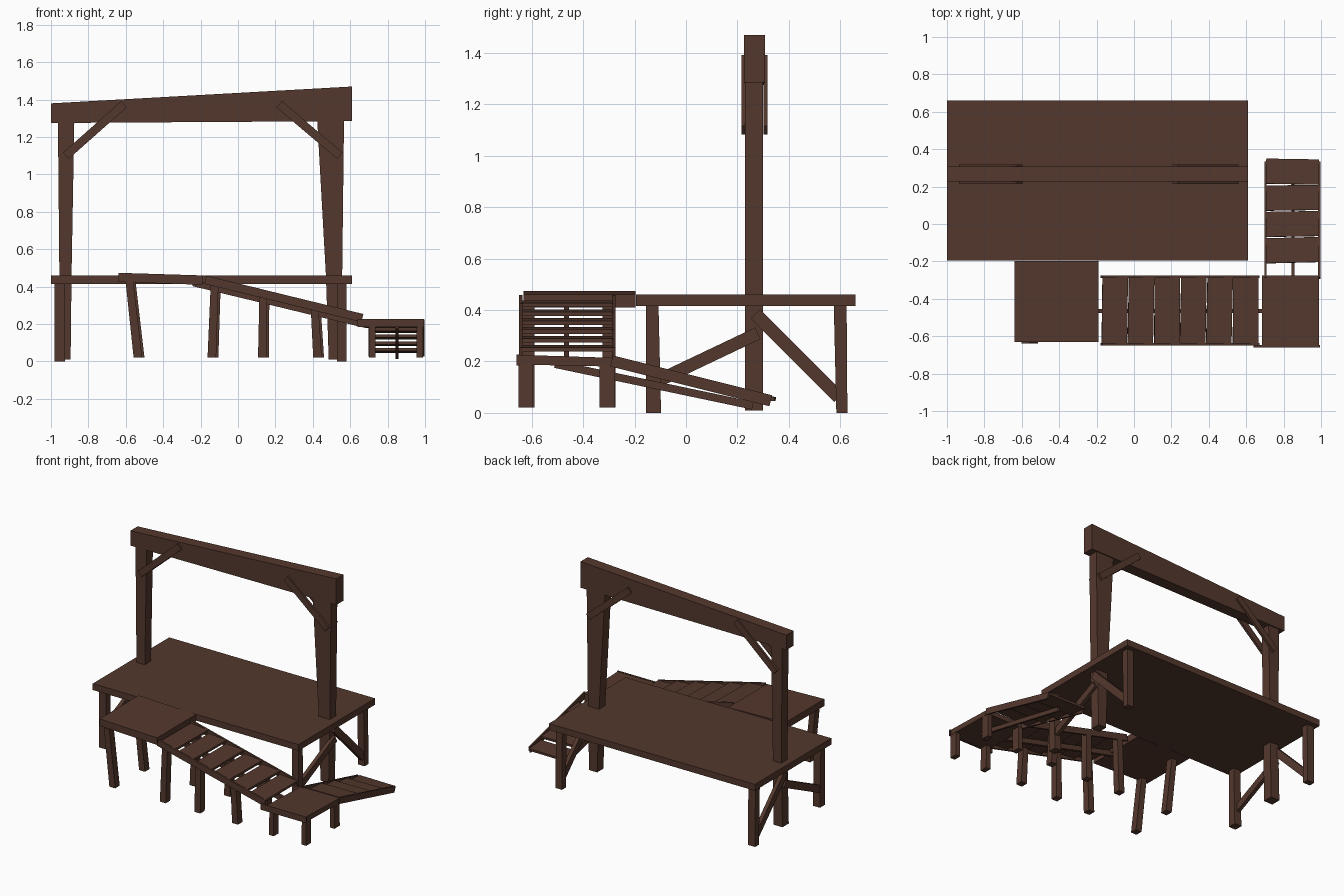
import bpy, bmesh, math, random
from mathutils import Vector

if "Cube" in bpy.data.objects:
    bpy.data.objects.remove(bpy.data.objects["Cube"])

random.seed(4)
wood = bpy.data.materials.new("dark_wood")
wood.diffuse_color = (0.088, 0.039, 0.026, 1)
wood.use_nodes = True
wood.node_tree.nodes["Principled BSDF"].inputs["Base Color"].default_value = wood.diffuse_color


def prism(name, pts, axis, lo, hi, yaw=0.0):
    """Extrude a profile: axis 'y' takes (x, z) points, axis 'x' takes (y, z) points."""
    bm = bmesh.new()
    place = (lambda p, t: (p[0], t, p[1])) if axis == 'y' else (lambda p, t: (t, p[0], p[1]))
    a = [bm.verts.new(place(p, lo)) for p in pts]
    b = [bm.verts.new(place(p, hi)) for p in pts]
    n = len(pts)
    bm.faces.new(a)
    bm.faces.new(b[::-1])
    for i in range(n):
        bm.faces.new((a[i], b[i], b[(i + 1) % n], a[(i + 1) % n]))
    bmesh.ops.recalc_face_normals(bm, faces=bm.faces)
    centre = sum((v.co for v in bm.verts), Vector()) / len(bm.verts)
    for v in bm.verts:
        v.co -= centre
    me = bpy.data.meshes.new(name)
    bm.to_mesh(me)
    bm.free()
    me.materials.append(wood)
    ob = bpy.data.objects.new(name, me)
    ob.location = centre
    ob.rotation_euler.z = yaw
    bpy.context.collection.objects.link(ob)
    return ob


def box(name, x0, x1, y0, y1, z0, z1):
    return prism(name, [(x0, z0), (x1, z0), (x1, z1), (x0, z1)], 'y', y0, y1)


def strut(name, p, q, width, axis, lo, hi):
    """Straight board of constant width between two profile points."""
    p, q = Vector(p), Vector(q)
    d = (q - p).normalized() * width / 2
    s = Vector((-d.y, d.x))
    return prism(name, [p - s, q - s, q + s, p + s], axis, lo, hi)


def leg(name, top_x, top_z, bot_x, bot_z, y, w=0.046, d=0.05):
    h = w / 2
    return prism(name, [(bot_x - h, bot_z), (bot_x + h, bot_z), (top_x + h * .9, top_z),
                        (top_x - h * .9, top_z)], 'y', y - d / 2, y + d / 2)


# Main platform
box("platform", -1.0, 0.61, -0.195, 0.66, 0.415, 0.46)

# Tall posts and sloped crossbeam
prism("left_post", [(-0.965, 0.01), (-0.895, 0.01), (-0.89, 0.46), (-0.875, 1.3),
                    (-0.963, 1.3), (-0.955, 0.46)], 'y', 0.23, 0.30)
prism("right_post", [(0.485, 0.01), (0.548, 0.01), (0.557, 0.46), (0.567, 1.3),
                     (0.423, 1.3), (0.47, 0.46)], 'y', 0.23, 0.30)
prism("crossbeam", [(-1, 1.275), (0.61, 1.285), (0.61, 1.47), (-1, 1.38)], 'y', 0.226, 0.307)

# Corner braces on both faces of the crossbeam
for y0, y1, face in ((0.215, 0.232, "front"), (0.301, 0.318, "back")):
    strut(face + "_left_brace", (-0.92, 1.10), (-0.61, 1.375), 0.045, 'y', y0, y1)
    strut(face + "_right_brace", (0.545, 1.10), (0.22, 1.375), 0.045, 'y', y0, y1)

# Platform legs with diagonal side braces
for side, x0, x1, b0, b1 in (("left", -0.98, -0.925, -0.972, -0.945),
                             ("right", 0.53, 0.58, 0.545, 0.572)):
    prism(side + "_front_leg", [(-0.155, 0), (-0.097, 0), (-0.107, 0.42), (-0.155, 0.42)],
          'x', x0, x1)
    prism(side + "_back_leg", [(0.585, 0), (0.628, 0), (0.625, 0.42), (0.575, 0.42)],
          'x', x0, x1)
    strut(side + "_back_diagonal", (0.27, 0.385), (0.595, 0.06), 0.05, 'x', b0, b1)
    strut(side + "_front_diagonal", (0.28, 0.31), (-0.13, 0.115), 0.05, 'x', b0, b1)

# Upper landing
prism("upper_landing", [(-0.64, 0.425), (-0.19, 0.41), (-0.19, 0.46), (-0.64, 0.474)],
      'y', -0.632, -0.197)

# Long ramp: side and middle stringers
for name, y0, y1 in (("front", -0.65, -0.637), ("back", -0.288, -0.275)):
    strut("ramp_stringer_" + name, (-0.175, 0.437), (0.665, 0.232), 0.045, 'y', y0, y1)
strut("ramp_stringer_middle", (-0.24, 0.42), (0.69, 0.195), 0.035, 'y', -0.475, -0.455)

# Long ramp treads, nearly level and slightly askew
for i in range(6):
    x = -0.103 + i * 0.14
    z = 0.462 - 0.248 * (x + 0.18) - 0.018
    strut(f"ramp_tread_{i + 1}", (x - 0.068, z + 0.005), (x + 0.068, z - 0.005), 0.016,
          'y', -0.643, -0.281).rotation_euler.z = random.uniform(-0.025, 0.025)

# Crooked legs under the upper landing and long ramp
for i, (tx, tz, bx) in enumerate(((-0.58, 0.425, -0.535), (-0.125, 0.415, -0.14),
                                  (0.135, 0.35, 0.13), (0.41, 0.28, 0.425))):
    leg(f"ramp_front_leg_{i + 1}", tx, tz, bx, 0.02, -0.615)
    leg(f"ramp_back_leg_{i + 1}", tx + 0.012, tz, bx + 0.012, 0.02, -0.3)

# Lower landing with edge rails and legs
prism("lower_landing", [(-0.655, 0.188), (-0.275, 0.18), (-0.275, 0.214), (-0.655, 0.226)],
      'x', 0.685, 0.99)
box("lower_landing_rail", 0.64, 0.995, -0.66, -0.648, 0.185, 0.228)
for side, x in (("left", 0.718), ("right", 0.972)):
    leg("lower_front_leg_" + side, x, 0.19, x, 0.02, -0.625, 0.036, 0.055)
    leg("lower_back_leg_" + side, x, 0.19, x, 0.02, -0.307, 0.036, 0.06)

# Short ramp: side and middle stringers
for name, x0, x1 in (("left", 0.697, 0.709), ("right", 0.985, 0.997)):
    strut("short_stringer_" + name, (-0.29, 0.202), (0.33, 0.047), 0.044, 'x', x0, x1)
strut("short_stringer_middle", (-0.51, 0.19), (0.26, 0.028), 0.03, 'x', 0.843, 0.858)

# Short ramp treads
for i in range(4):
    y = -0.14 + i * 0.14
    z = 0.222 - 0.255 * (y + 0.28) - 0.02
    strut(f"short_tread_{i + 1}", (y - 0.067, z + 0.005), (y + 0.067, z - 0.005), 0.016,
          'x', 0.706, 0.988).rotation_euler.z = random.uniform(-0.03, 0.03)
